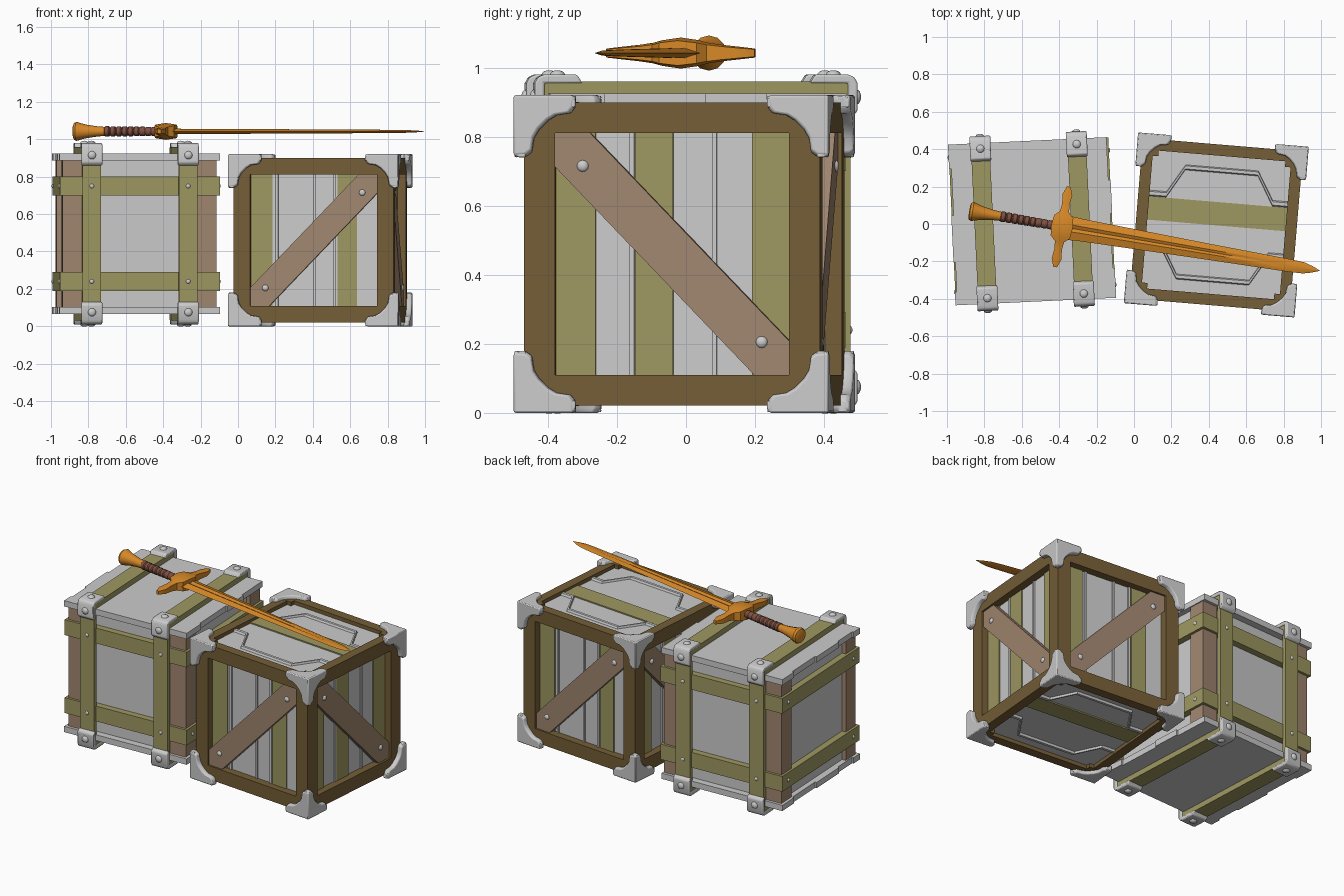
import bpy, bmesh
from math import radians, cos, sin, pi
from mathutils import Matrix, Vector

if "Cube" in bpy.data.objects:
    bpy.data.objects.remove(bpy.data.objects["Cube"])


def material(name, rgb):
    m = bpy.data.materials.new(name)
    m.diffuse_color = (*rgb, 1)
    m.use_nodes = True
    m.node_tree.nodes["Principled BSDF"].inputs["Base Color"].default_value = m.diffuse_color
    return m


DARK = material("dark_wood", (.178, .112, .038))
WOOD = material("wood", (.356, .242, .162))
GREEN = material("green_paint", (.342, .314, .119))
GOLD = material("bronze", (.672, .246, .020))
GRIP = material("leather", (.212, .08, .053))


def place(x, y, z, deg):
    return Matrix.Translation((x, y, z)) @ Matrix.Rotation(radians(deg), 4, 'Z')


def finish(name, bm, M, mat=None, bevel=0):
    bmesh.ops.recalc_face_normals(bm, faces=bm.faces[:])
    me = bpy.data.meshes.new(name)
    bm.to_mesh(me)
    bm.free()
    ob = bpy.data.objects.new(name, me)
    ob.matrix_world = M
    bpy.context.collection.objects.link(ob)
    if mat:
        me.materials.append(mat)
    if bevel:
        b = ob.modifiers.new("bevel", 'BEVEL')
        b.width, b.segments = bevel, 2
    return ob


def box(name, c, s, M, mat=None, bevel=0, rot=None):
    bm = bmesh.new()
    L = Matrix.Translation(c) @ (rot or Matrix()) @ Matrix.Diagonal((*s, 1))
    bmesh.ops.create_cube(bm, size=1, matrix=L)
    return finish(name, bm, M, mat, bevel)


def skin(bm, rings):
    vs = [[bm.verts.new(p) for p in r] for r in rings]
    n = len(vs[0])
    for a, b in zip(vs, vs[1:]):
        for i in range(n):
            bm.faces.new((a[i], a[(i + 1) % n], b[(i + 1) % n], b[i]))
    bm.faces.new(vs[0])
    bm.faces.new(vs[-1])


def loft(name, rings, M, mat=None, bevel=0):
    bm = bmesh.new()
    skin(bm, rings)
    return finish(name, bm, M, mat, bevel)


def rivet(c, normal, r, M):
    bm = bmesh.new()
    q = Vector(normal).to_track_quat('Z', 'Y').to_matrix().to_4x4()
    bmesh.ops.create_uvsphere(bm, u_segments=12, v_segments=8, radius=r,
                              matrix=Matrix.Translation(c) @ q @ Matrix.Diagonal((1, 1, .6, 1)))
    finish("rivet", bm, M)


# ---------- strapped crate (left) ----------
A = place(-.545, .015, .495, 2.7)
box("crate_body", (0, 0, 0), (.77, .77, .79), A)
plate = [(-.43, -.43), (.43, -.43), (.43, -.27), (.42, -.27), (.42, .02), (.43, .02), (.43, .2), (.418, .2),
         (.418, .43), (-.43, .43), (-.43, .3), (-.418, .3), (-.418, .05), (-.43, .05), (-.43, -.2),
         (-.42, -.2), (-.42, -.36), (-.43, -.36)]
for s in (-1, 1):
    loft("plank_cover", [[(x, y, s * z) for x, y in plate] for z in (.392, .43)], A)
    for t in (-1, 1):
        box("corner_post", (s * .357, t * .357, 0), (.11, .11, .79), A, WOOD)
    # bands around all four sides
    zc = s * .255
    for t in (-1, 1):
        box("band_front_back", (0, t * .407, zc), (.856, .042, .1), A, GREEN)
        box("band_side", (t * .407, 0, zc), (.042, .8, .1), A, GREEN)
        for u in (-1, 1):
            rivet((t * .428, u * .36, zc), (t, 0, 0), .012, A)
            rivet((u * .258, t * .448, zc), (0, t, 0), .012, A)
    # upright strap loops with metal corner brackets
    x = s * .258
    for t in (-1, 1):
        box("strap_upright", (x, t * .434, 0), (.1, .028, .92), A, GREEN)
        box("strap_across", (x, 0, t * .447), (.1, .89, .036), A, GREEN)
        for u in (-1, 1):
            bend = [(.33, .46), (.345, .485), (.44, .485), (.458, .478), (.468, .46), (.468, .38),
                    (.455, .365), (.44, .365), (.44, .46)]
            loft("strap_bracket", [[(x + d, t * a, u * b) for a, b in bend] for d in (-.056, .056)], A, None, .006)
            rivet((x, t * .467, u * .42), (0, t, 0), .022, A)
            rivet((x, t * .40, u * .484), (0, 0, u), .022, A)

# ---------- framed crate (right) ----------
B = place(.44, -.005, .46, -4.8)
box("crate_core", (0, 0, 0), (.76, .76, .83), B)
for s in (-1, 1):
    for t in (-1, 1):
        box("frame_post", (s * .385, t * .385, 0), (.09, .09, .88), B, DARK)
        box("frame_rail_x", (0, s * .4, t * .395), (.8, .06, .088), B, DARK)
        box("frame_rail_y", (s * .4, 0, t * .395), (.06, .8, .088), B, DARK)
# side faces: planks, diagonal brace and rivets; braces alternate direction
for k in range(4):
    F = B @ Matrix.Rotation(k * pi / 2, 4, 'Z')
    d = 1 if k % 2 == 0 else -1
    greens = [(-.34, -.225), (.125, .23)] if d > 0 else [(-.34, -.225), (-.11, 0), (.23, .34)]
    for a, b in greens:
        box("green_plank", ((a + b) / 2, -.381, 0), (b - a, .012, .71), F, GREEN)
    for a in ((-.2, 0, .11) if d > 0 else (-.12, .12)):
        box("plank_ridge", (a, -.381, 0), (.014, .016, .71), F)
    # brace clipped to the frame opening
    h, v, w = .34, .352, .1
    brace = [(-h, -v), (-h + w, -v), (h, v - w), (h, v), (h - w, v), (-h, -v + w)]
    loft("diagonal_brace", [[(d * x, y, z) for x, z in brace] for y in (-.418, -.375)], F, WOOD)
    for e in (-1, 1):
        rivet((d * e * .26, -.418, e * .255), (0, -1, 0), .017, F)
# lid and underside: green board and raised mouldings
mould = [(-.375, .14), (-.28, .14), (-.19, .293), (.2, .293), (.29, .14), (.375, .14)]
for s in (-1, 1):
    box("lid_stripe", (0, .06, s * .416), (.76, .125, .014), B, GREEN)
    for t in (-1, 1):
        rings = []
        for x, y in mould:
            o = .018 if y < .2 else .016
            rings.append([(x, t * (y - o), s * .41), (x, t * (y - o * .5), s * .428),
                          (x, t * (y + o * .5), s * .428), (x, t * (y + o), s * .41)])
        loft("lid_moulding", rings, B)
# metal corner guards: one three-armed profile for all eight corners
arm = [(0, 0), (.18, 0), (.178, .035), (.165, .052), (.125, .058), (.1, .073), (.073, .1), (.058, .125),
       (.052, .165), (.035, .178), (0, .18)]
for sx in (-1, 1):
    for sy in (-1, 1):
        for sz in (-1, 1):
            bm = bmesh.new()
            for k in range(3):
                rings = []
                for dep, inset in ((0, .95), (.012, 1), (.035, 1)):
                    ring = []
                    for a, b in arm:
                        p = [max(a * inset, .002), max(b * inset, .002), dep]
                        p = p[k:] + p[:k]
                        ring.append((sx * (.458 - p[0]), sy * (.458 - p[1]), sz * (.46 - p[2])))
                    rings.append(ring)
                skin(bm, rings)
            finish("corner_guard", bm, B, None, .004)

# ---------- sword ----------
S = place(-.385, -.015, 1.042, -9.66)


def lathe(name, prof, mat, n=12):
    loft(name, [[(x, r * cos(2 * pi * i / n), r * sin(2 * pi * i / n)) for i in range(n)]
                for x, r in prof], S, mat)


lathe("pommel", [(-.503, .03), (-.498, .045), (-.485, .051), (-.455, .042), (-.43, .036), (-.37, .027),
                 (-.33, .024)], GOLD)
grip = []
for i in range(9):
    x = -.335 + i * .032
    grip += [(x, .021), (x + .006, .028 - .0005 * i), (x + .026, .028 - .0005 * i)]
lathe("grip", grip + [(-.04, .022)], GRIP)
# cross guard, lofted along its arms
half = [(.218, .01, .013), (.175, .026, .018), (.12, .02, .024), (.08, .025, .03), (.055, .052, .037)]
stations = [(-v, a, b) for v, a, b in half] + [(0, .058, .045)] + half[::-1]
loft("cross_guard", [[(-a, v, -b * .8), (0, v, -b), (a, v, -b * .8), (a, v, b * .8), (0, v, b), (-a, v, b * .8)]
                     for v, a, b in stations], S, GOLD)
# blade with a fuller along the centre
rings = []
for x, w, z, g in ((.02, .066, .015, .004), (.1, .06, .014, .004), (.8, .043, .011, .004),
                   (1.15, .036, .009, .005), (1.24, .034, .008, .008), (1.31, .03, .007, .007),
                   (1.355, .018, .005, .005), (1.398, .001, .001, .001)):
    f = .3 * w
    rings.append([(x, -w, 0), (x, -f, -z), (x, 0, -g), (x, f, -z), (x, w, 0), (x, f, z), (x, 0, g), (x, -f, z)])
loft("blade", rings, S, GOLD)

# smooth shading with sharp edges kept
bpy.ops.object.select_all(action='SELECT')
bpy.context.view_layer.objects.active = bpy.context.selected_objects[0]
bpy.ops.object.shade_smooth_by_angle(angle=radians(35))
